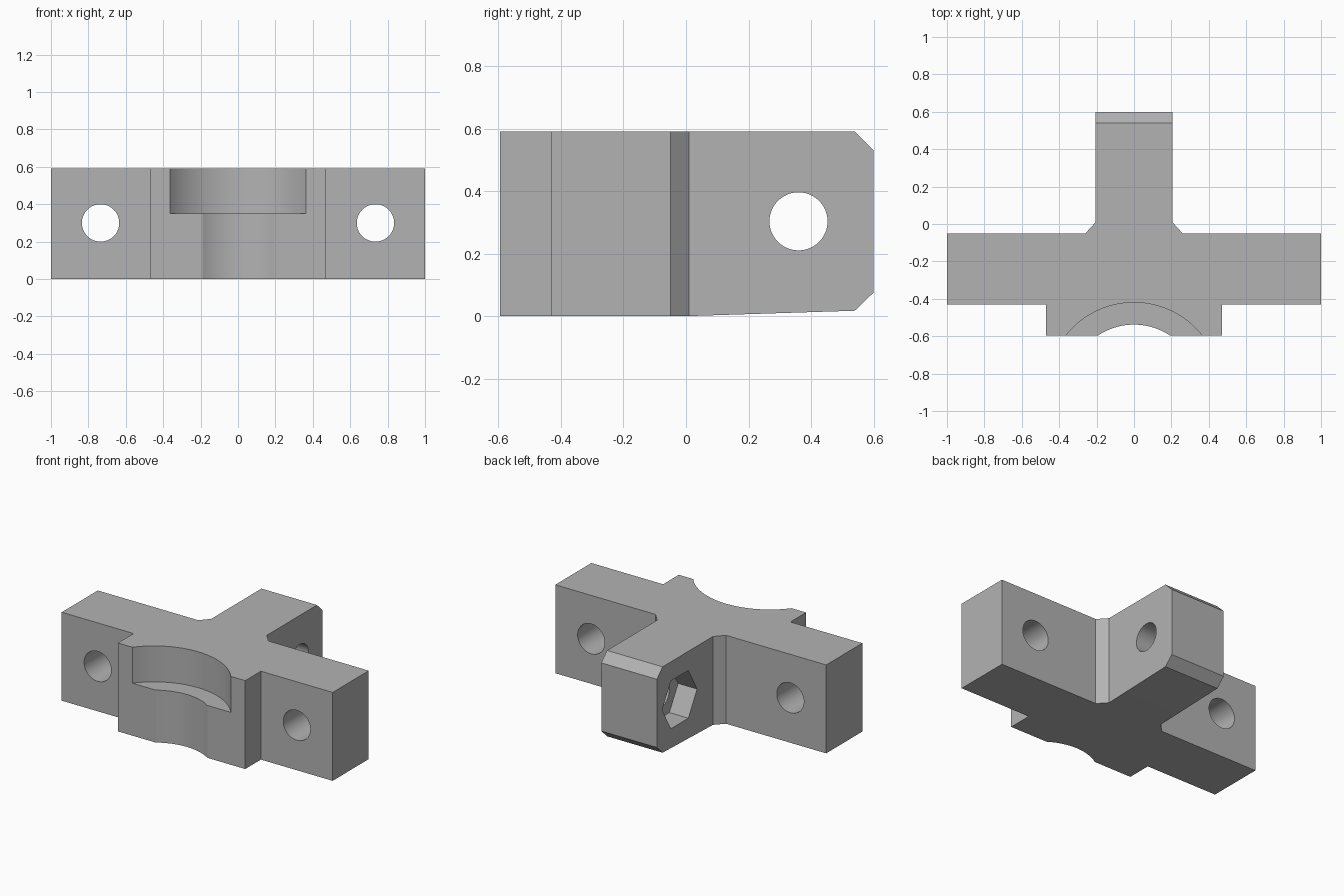
import bpy, bmesh, math
from mathutils import Matrix, Vector

if "Cube" in bpy.data.objects:
    bpy.data.objects.remove(bpy.data.objects["Cube"], do_unlink=True)

TOP = 0.59
HALF_PI = math.pi / 2

grey = bpy.data.materials.new("plain grey")
grey.use_nodes = True
colour = (0.45, 0.45, 0.45, 1)
grey.diffuse_color = colour
grey.node_tree.nodes["Principled BSDF"].inputs["Base Color"].default_value = colour


def prism(name, points, low, high, matrix=Matrix()):
    """Extrude a flat outline from low to high along z, then place it."""
    bm = bmesh.new()
    face = bm.faces.new([bm.verts.new((x, y, low)) for x, y in points])
    new = bmesh.ops.extrude_face_region(bm, geom=[face])["geom"]
    bmesh.ops.translate(bm, vec=(0, 0, high - low),
                        verts=[v for v in new if isinstance(v, bmesh.types.BMVert)])
    bm.transform(matrix)
    bmesh.ops.recalc_face_normals(bm, faces=bm.faces)
    mesh = bpy.data.meshes.new(name)
    bm.to_mesh(mesh)
    bm.free()
    mesh.materials.append(grey)
    obj = bpy.data.objects.new(name, mesh)
    bpy.context.collection.objects.link(obj)
    return obj


def ring(radius, sides, cx=0, cy=0):
    return [(cx + radius * math.cos(2 * math.pi * i / sides),
             cy + radius * math.sin(2 * math.pi * i / sides)) for i in range(sides)]


# Cross-shaped plan, mirrored, with a shallow curved notch in the front pad
FRONT, CENTRE_Y, NOTCH_R, STEPS = -0.595, -0.885, 0.347, 24
right = [(0.47, FRONT), (0.47, -0.43), (1, -0.43), (1, -0.05),
         (0.26, -0.05), (0.205, 0.01), (0.205, 0.6)]
left = [(-x, y) for x, y in reversed(right)]
spread = math.acos((FRONT - CENTRE_Y) / NOTCH_R)
notch = []
for i in range(STEPS + 1):
    a = spread * (2 * i / STEPS - 1)
    notch.append((NOTCH_R * math.sin(a), CENTRE_Y + NOTCH_R * math.cos(a)))
bracket = prism("bracket_body", right + left + notch, 0, TOP)

# Local outline axes (y, z) with extrusion along x, and (x, z) with extrusion along -y
along_x = Matrix(((0, 0, 1, 0), (1, 0, 0, 0), (0, 1, 0, 0), (0, 0, 0, 1)))
along_y = Matrix.Rotation(HALF_PI, 4, "X")

# Upper curved seat, bolt holes, nut pocket and stem end trims
cutters = [
    prism("seat_cutter", ring(0.465, 96, 0, CENTRE_Y), 0.35, 0.8),
    prism("stem_hole_cutter", ring(0.093, 48, 0.36, 0.303), -0.5, 0.5, along_x),
    prism("nut_pocket_cutter", ring(0.184, 6, 0.36, 0.303), -0.5, -0.065, along_x),
    prism("top_trim_cutter", [(0.54, TOP), (0.6, 0.53), (0.7, 0.43), (0.7, 0.8), (0.33, 0.8)],
          -0.5, 0.5, along_x),
    prism("underside_trim_cutter", [(0.01, 0), (0.54, 0.017), (0.6, 0.075), (0.7, 0.172),
                                    (0.7, -0.2), (0.01, -0.2)], -0.5, 0.5, along_x),
]
for side, x in (("left", 0.735), ("right", -0.735)):
    cutters.append(prism(side + "_bolt_hole_cutter", ring(0.1, 48, x, 0.3), -0.2, 0.7, along_y))

for cutter in cutters:
    cutter.hide_render = True
    mod = bracket.modifiers.new(cutter.name, "BOOLEAN")
    mod.operation = "DIFFERENCE"
    mod.solver = "EXACT"
    mod.object = cutter

# Bake the cuts, drop the cutters and smooth only the curved walls
bpy.context.view_layer.update()
baked = bpy.data.meshes.new_from_object(bracket.evaluated_get(bpy.context.evaluated_depsgraph_get()))
bracket.modifiers.clear()
bracket.data = baked
for cutter in cutters:
    bpy.data.objects.remove(cutter, do_unlink=True)
bpy.ops.object.select_all(action="DESELECT")
bracket.select_set(True)
bpy.context.view_layer.objects.active = bracket
bpy.ops.object.shade_smooth_by_angle(angle=math.radians(30))
